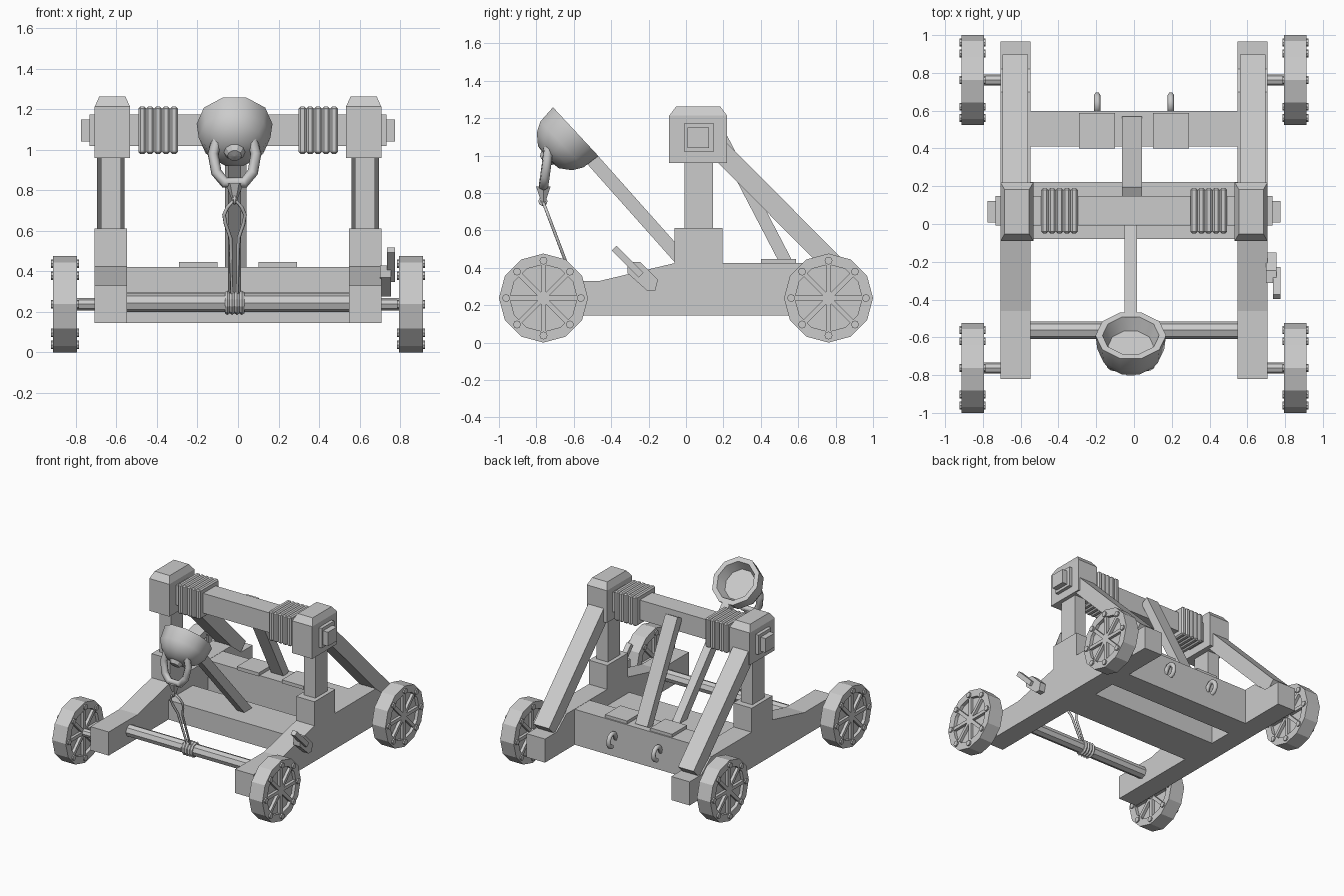
import bpy, bmesh, math
from mathutils import Matrix, Vector

if "Cube" in bpy.data.objects:
    bpy.data.objects.remove(bpy.data.objects["Cube"])

mat = bpy.data.materials.new("plain grey")
mat.diffuse_color = (0.6, 0.6, 0.6, 1)
mat.use_nodes = True
mat.node_tree.nodes["Principled BSDF"].inputs["Base Color"].default_value = mat.diffuse_color


def finish(name, bm, matrix=None):
    bmesh.ops.remove_doubles(bm, verts=bm.verts, dist=1e-5)
    bmesh.ops.recalc_face_normals(bm, faces=bm.faces)
    if matrix:
        bm.transform(matrix)
    me = bpy.data.meshes.new(name)
    bm.to_mesh(me)
    bm.free()
    me.materials.append(mat)
    ob = bpy.data.objects.new(name, me)
    bpy.context.collection.objects.link(ob)
    return ob


def prism(name, pts, x0, x1):
    """Extrude a (y, z) outline along x."""
    bm = bmesh.new()
    a = [bm.verts.new((x0, y, z)) for y, z in pts]
    b = [bm.verts.new((x1, y, z)) for y, z in pts]
    bm.faces.new(a)
    bm.faces.new(b[::-1])
    n = len(pts)
    for i in range(n):
        j = (i + 1) % n
        bm.faces.new((a[i], a[j], b[j], b[i]))
    return finish(name, bm)


def box(name, x0, x1, y0, y1, z0, z1, bevel=0):
    ob = prism(name, [(y0, z0), (y1, z0), (y1, z1), (y0, z1)], x0, x1)
    if bevel:
        m = ob.modifiers.new("bevel", 'BEVEL')
        m.width, m.segments = bevel, 1
    return ob


def beam(name, p, q, thick, x0, x1):
    """Sloping bar between two (y, z) points."""
    p, q = Vector(p), Vector(q)
    d = (q - p).normalized()
    n = Vector((-d.y, d.x)) * thick / 2
    return prism(name, [p - n, q - n, q + n, p + n], x0, x1)


def lathe(name, profile, sides, matrix, closed=False):
    """Spin an (r, h) profile round local z."""
    bm = bmesh.new()
    vs = [bm.verts.new((r, 0, h)) for r, h in profile]
    es = [bm.edges.new(e) for e in zip(vs, vs[1:])]
    if closed:
        es.append(bm.edges.new((vs[-1], vs[0])))
    bmesh.ops.spin(bm, geom=vs + es, cent=(0, 0, 0), axis=(0, 0, 1),
                   angle=2 * math.pi, steps=sides)
    return finish(name, bm, matrix)


def rod(name, r, x0, x1, y, z, sides=8):
    """Cylinder along x."""
    m = Matrix.Translation((0, y, z)) @ Matrix.Rotation(math.pi / 2, 4, 'Y')
    return lathe(name, [(0, x0), (r, x0), (r, x1), (0, x1)], sides, m)


def tube(name, pts, r, cyclic=False, res=1):
    cu = bpy.data.curves.new(name, 'CURVE')
    cu.dimensions = '3D'
    cu.bevel_depth, cu.bevel_resolution, cu.use_fill_caps = r, res, True
    sp = cu.splines.new('POLY')
    sp.points.add(len(pts) - 1)
    for p, c in zip(sp.points, pts):
        p.co = (*c, 1)
    sp.use_cyclic_u = cyclic
    cu.materials.append(mat)
    ob = bpy.data.objects.new(name, cu)
    bpy.context.collection.objects.link(ob)
    bpy.ops.object.select_all(action='DESELECT')
    ob.select_set(True)
    bpy.context.view_layer.objects.active = ob
    bpy.ops.object.convert(target='MESH')
    return ob


def wheel(name, s, y, z=0.238):
    R = 0.238
    m = Matrix.Translation((0, y, z)) @ Matrix.Rotation(math.pi / 2, 4, 'Y')
    a, b = s * 0.795, s * 0.912
    lathe(name + "_rim", [(0.18, a), (R, a), (R, b), (0.18, b)], 12, m, True)
    rod(name + "_panel", 0.185, s * 0.82, s * 0.887, y, z, 12)
    for k in range(8):
        t = k * math.pi / 4
        d = Vector((math.cos(t), math.sin(t)))
        c = Vector((y, z))
        beam(name + "_spoke", c, c + d * 0.182, 0.026, s * 0.798, s * 0.909)
        rod(name + "_rivet", 0.021, s * 0.785, s * 0.924, *(c + d * 0.2))
    rod(name + "_axle", 0.03, s * 0.6, s * 0.83, y, z)


# Mirrored frame halves
rail = [(-0.82, 0.145), (0.965, 0.145), (0.965, 0.33), (0.82, 0.33),
        (0.7, 0.425), (-0.06, 0.425), (-0.46, 0.33), (-0.82, 0.33)]
for s in (-1, 1):
    prism("side_rail", rail, s * 0.548, s * 0.707)
    box("post_base", s * 0.548, s * 0.707, -0.062, 0.195, 0.42, 0.613)
    box("post", s * 0.577, s * 0.677, -0.008, 0.145, 0.6, 1.0)
    beam("side_brace", (0.14, 1.07), (0.86, 0.345), 0.108, s * 0.56, s * 0.695)
    # Post head with tapered cap
    head = box("post_head", s * 0.533, s * 0.707, -0.09, 0.22, 0.96, 1.213)
    bm = bmesh.new()
    bm.from_mesh(head.data)
    top = max(bm.faces, key=lambda f: f.calc_center_median().z)
    ext = bmesh.ops.extrude_face_region(bm, geom=[top])["geom"]
    bmesh.ops.delete(bm, geom=[top], context='FACES_ONLY')
    for v in ext:
        if isinstance(v, bmesh.types.BMVert):
            v.co.z = 1.262
            v.co.x += 0.022 if v.co.x < s * 0.62 else -0.022
            v.co.y += 0.037 if v.co.y < 0.065 else -0.037
    bm.to_mesh(head.data)
    bm.free()
    box("bar_end_pin", s * 0.72, s * 0.775, 0.008, 0.122, 1.04, 1.15)
    # Rope wraps on the top bar
    for k in range(5):
        x = s * 0.395 - 0.097 + k * 0.039
        box("rope_wrap", x, x + 0.039, -0.05, 0.19, 0.98, 1.213, 0.01)
    box("beam_plate", s * 0.1, s * 0.29, 0.4, 0.587, 0.42, 0.447)
    # Open hooks on the rear beam
    hook = []
    for k in range(9):
        t = math.radians(180 - k * 33)
        hook.append((s * 0.195, 0.637 + 0.045 * math.cos(t), 0.29 + 0.05 * math.sin(t)))
    tube("rear_hook", [(s * 0.195, 0.58, 0.29)] + hook, 0.018)
    wheel("front_wheel", s, -0.762)
    wheel("rear_wheel", s, 0.762)

# Cross members
box("rear_beam", -0.55, 0.55, 0.41, 0.597, 0.145, 0.423)
box("middle_beam", -0.55, 0.55, -0.08, 0.223, 0.145, 0.298)
box("top_bar", -0.733, 0.733, -0.008, 0.147, 1.02, 1.175)
beam("centre_brace", (0.165, 1.14), (0.54, 0.42), 0.066, -0.063, 0.043)
rod("winch_roller", 0.046, -0.55, 0.55, -0.562, 0.245)

# Throwing arm and bowl
CX = -0.017
beam("throwing_arm", (0.13, 0.27), (-0.52, 1.0), 0.072, CX - 0.032, CX + 0.032)
normal = Vector((0, 0.73, 0.68)).normalized()
tilt = Matrix.Translation((CX, -0.59, 1.128)) @ \
    Vector((0, 0, 1)).rotation_difference(normal).to_matrix().to_4x4()
bowl = lathe("bowl", [(0, -0.21), (0.085, -0.2), (0.145, -0.155), (0.177, -0.1),
                      (0.187, 0), (0.15, 0), (0.12, -0.075), (0, -0.075)], 10, tilt)
bpy.ops.object.select_all(action='DESELECT')
bowl.select_set(True)
bpy.context.view_layer.objects.active = bowl
bpy.ops.object.shade_smooth_by_angle(angle=math.radians(38))
lathe("bowl_knob", [(0, -0.235), (0.035, -0.23), (0.055, -0.2), (0.055, -0.15)], 10, tilt)

# Shackle, spike and pull rope
half = [(0.085, -0.735, 1.055), (0.106, -0.742, 0.98), (0.09, -0.754, 0.89),
        (0.048, -0.762, 0.838)]
path = [(CX - x, y, z) for x, y, z in half] + [(CX + x, y, z) for x, y, z in half[::-1]]
tube("shackle", path, 0.027)
lathe("shackle_spike", [(0, 0.0), (0.045, 0.0), (0.01, -0.09), (0, -0.09)], 6,
      Matrix.Translation((CX, -0.763, 0.835)))
tube("rope_eye", [(CX, -0.765 + 0.018 * math.cos(k * math.pi / 4),
                   0.755 + 0.018 * math.sin(k * math.pi / 4)) for k in range(8)], 0.008, True)
A, B = Vector((-0.765, 0.755)), Vector((-0.585, 0.28))
side = [(0.08, 0.035), (0.16, 0.052), (0.25, 0.045), (0.4, 0.02), (1, 0.014)]
loop = [(0, 0)] + side + [(t, -w) for t, w in side[::-1]]
tube("pull_rope", [(CX + w, *A.lerp(B, t)) for t, w in loop], 0.009, True)
for k in range(4):
    x = CX - 0.048 + k * 0.024
    box_r = 0.06
    m = Matrix.Translation((0, -0.562, 0.245)) @ Matrix.Rotation(math.pi / 2, 4, 'Y')
    lathe("roller_rope", [(0.03, x), (0.052, x), (box_r, x + 0.012), (0.052, x + 0.024),
                          (0.03, x + 0.024)], 10, m)

# Release lever on the right rail
prism("lever_body", [(-0.312, 0.43), (-0.245, 0.43), (-0.15, 0.335), (-0.165, 0.275),
                     (-0.205, 0.275), (-0.312, 0.37)], 0.70, 0.755)
beam("lever_handle", (-0.385, 0.505), (-0.24, 0.36), 0.036, 0.735, 0.775)
